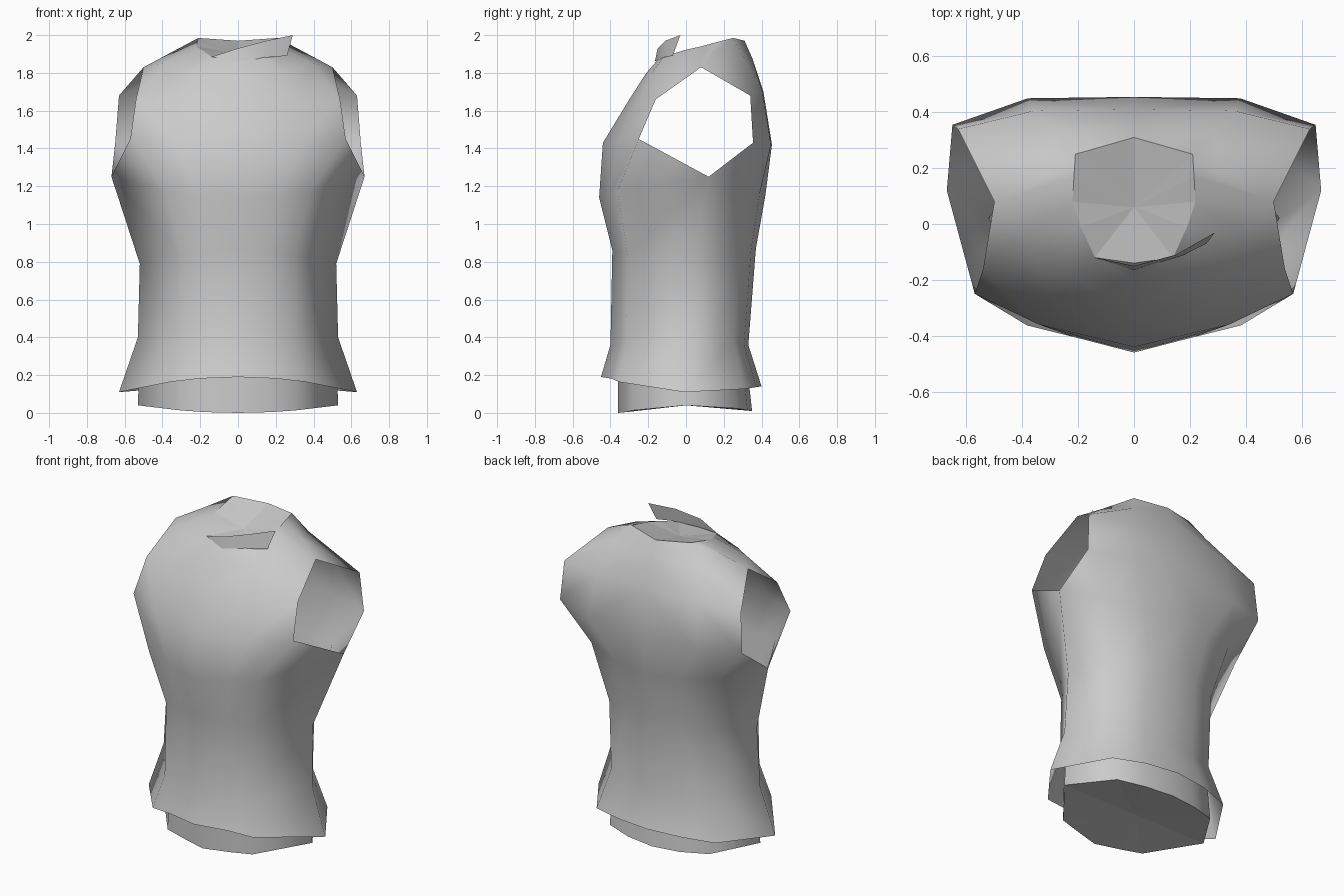
import bpy

cube = bpy.data.objects.get("Cube")
if cube:
    bpy.data.objects.remove(cube, do_unlink=True)

# One plain cloth colour for everything
cloth = bpy.data.materials.new("light grey cloth")
cloth.use_nodes = True
GREY = (0.6, 0.6, 0.6, 1)
cloth.diffuse_color = GREY
cloth.node_tree.nodes["Principled BSDF"].inputs["Base Color"].default_value = GREY

# Half cross-section of the torso, from front centre round the side to back centre
SECTION = [(0, -1), (.32, -.88), (.57, -.79), (1, 0), (.67, .77), (.35, .93), (0, 1)]
COLUMNS = len(SECTION)


def body_ring(width, front, back, side_y, z_front, z_side, z_back):
    """Fit the half cross-section to a width and depth, with a curved height."""
    ring = []
    for sx, sy in SECTION:
        depth, z_mid = (front, z_front) if sy < 0 else (back, z_back)
        y = side_y if sx == 1 else sy * depth
        ring.append((sx * width, y, z_mid + (z_side - z_mid) * sx ** 2))
    return ring


def make_object(name, verts, faces, smooth=True, mirrored=True):
    mesh = bpy.data.meshes.new(name)
    mesh.from_pydata(verts, [], faces)
    mesh.materials.append(cloth)
    for poly in mesh.polygons:
        poly.use_smooth = smooth
    mesh.update()
    obj = bpy.data.objects.new(name, mesh)
    bpy.context.collection.objects.link(obj)
    if mirrored:
        mod = obj.modifiers.new("mirror sides", 'MIRROR')
        mod.use_clip = True


def loft(name, rings):
    """Skin half rings; a missing point (None) leaves a hole in the skin."""
    verts, index = [], {}
    for r, ring in enumerate(rings):
        for c, point in enumerate(ring):
            if point is not None:
                index[r, c] = len(verts)
                verts.append(point)
    faces = []
    for r in range(len(rings) - 1):
        for c in range(COLUMNS - 1):
            corners = [(r, c), (r, c + 1), (r + 1, c + 1), (r + 1, c)]
            face = [index[k] for k in corners if k in index]
            if len(face) > 2:
                faces.append(face)
    make_object(name, verts, faces)


def fan_cap(name, ring, centre, facing_up):
    """Close a half ring with flat triangles meeting at a centre point."""
    faces = [(COLUMNS, c, c + 1) if facing_up else (COLUMNS, c + 1, c)
             for c in range(COLUMNS - 1)]
    make_object(name, ring + [centre], faces, smooth=False)


# Vest: flared hem, waist and chest
lower_rings = [
    body_ring(.63, .45, .40, -.01, .19, .11, .14),
    body_ring(.53, .40, .33, 0, .36, .40, .36),
    body_ring(.52, .39, .37, .02, .86, .79, .87),
    body_ring(.67, .46, .42, .12, 1.14, 1.25, 1.15),
]

# Vest: upper chest, open at the armholes
chest_ring = [(0, -.44, 1.43), (.34, -.36, 1.44), (.57, -.25, 1.45), None,
              (.65, .355, 1.43), (.38, .45, 1.42), (0, .455, 1.42)]
armpit_ring = [(0, -.3, 1.66), (.3, -.25, 1.66), (.54, -.16, 1.66), None,
               (.63, .34, 1.68), (.36, .405, 1.7), (0, .41, 1.7)]

# Vest: shoulders and neckline
shoulder_ring = [(0, -.21, 1.8), (.24, -.18, 1.8), (.39, -.04, 1.85), (.5, .08, 1.83),
                 (.36, .14, 1.905), (.28, .32, 1.86), (0, .35, 1.88)]
neck_ring = [(0, -.14, 1.88), (.14, -.12, 1.885), (.19, -.01, 1.92), (.22, .08, 1.94),
             (.215, .17, 1.965), (.21, .25, 1.985), (0, .31, 1.97)]
loft("vest", lower_rings + [chest_ring, armpit_ring, shoulder_ring, neck_ring])
fan_cap("neck_cap", neck_ring, (0, .06, 1.9), facing_up=True)

# Undershirt showing below the hem, closed underneath
under_hem = body_ring(.53, .36, .35, 0, 0, .04, .01)
loft("undershirt", [under_hem, body_ring(.52, .36, .31, 0, .36, .36, .36)])
fan_cap("undershirt_base", under_hem, (0, 0, .04), facing_up=False)

# Collar flap standing up on one side of the neckline
flap_top = [(-.14, -.12, 1.885), (0, -.15, 1.93), (.15, -.11, 1.97), (.29, -.03, 2)]
flap_base = [(0, -.165, 1.86), (.18, -.11, 1.885), (.26, -.07, 1.89)]
make_object("collar_flap", flap_top + flap_base,
            [(0, 4, 1), (4, 5, 2, 1), (5, 6, 3, 2)], mirrored=False)
